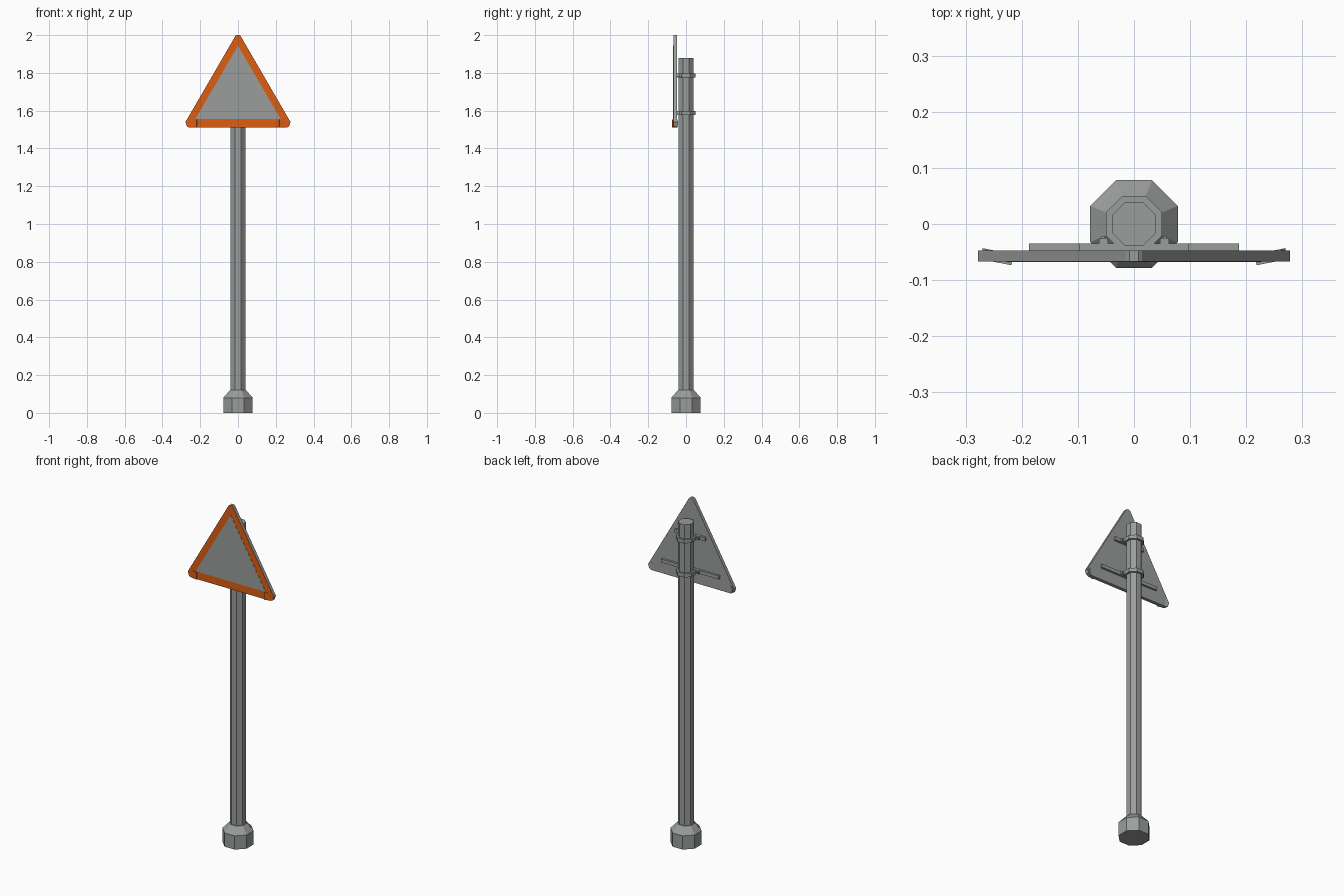
import bpy, bmesh, math
from mathutils import Matrix

cube = bpy.data.objects.get("Cube")
if cube:
    bpy.data.objects.remove(cube, do_unlink=True)


def material(name, color):
    m = bpy.data.materials.new(name)
    m.use_nodes = True
    m.diffuse_color = color
    m.node_tree.nodes["Principled BSDF"].inputs["Base Color"].default_value = color
    return m


GREY = material("galvanised grey", (0.32, 0.34, 0.335, 1))
ORANGE = material("border orange", (0.72, 0.11, 0.006, 1))


def finish(name, bm, mats=(GREY,)):
    bmesh.ops.recalc_face_normals(bm, faces=bm.faces)
    mesh = bpy.data.meshes.new(name)
    bm.to_mesh(mesh)
    bm.free()
    for m in mats:
        mesh.materials.append(m)
    obj = bpy.data.objects.new(name, mesh)
    bpy.context.collection.objects.link(obj)
    return obj


def octagon_stack(name, rings):
    """Loft octagons given as (half width across flats, z)."""
    bm = bmesh.new()
    loops = []
    for half, z in rings:
        r = half / math.cos(math.pi / 8)
        loops.append([bm.verts.new((r * math.cos((i + 0.5) * math.pi / 4),
                                    r * math.sin((i + 0.5) * math.pi / 4), z))
                      for i in range(8)])
    for a, b in zip(loops, loops[1:]):
        for i in range(8):
            j = (i + 1) % 8
            bm.faces.new((a[i], a[j], b[j], b[i]))
    bm.faces.new(loops[0])
    bm.faces.new(loops[-1])
    return finish(name, bm)


def box(name, center, size):
    bm = bmesh.new()
    bmesh.ops.create_cube(bm, size=1, matrix=Matrix.Translation(center)
                          @ Matrix.Diagonal((*size, 1)))
    return finish(name, bm)


def plate(bm, outline, front, back):
    """Extrude an x-z outline from front to back and return the front face."""
    face = bm.faces.new([bm.verts.new((x, front, z)) for x, z in outline])
    new = bmesh.ops.extrude_face_region(bm, geom=[face], use_keep_orig=True)["geom"]
    verts = [v for v in new if isinstance(v, bmesh.types.BMVert)]
    bmesh.ops.translate(bm, verts=verts, vec=(0, back - front, 0))
    return face


# Post and its foot
octagon_stack("post", [(0.039, 0.1), (0.039, 1.88)])
octagon_stack("foot", [(0.078, 0), (0.078, 0.08), (0.043, 0.12)])

# Triangular sign with clipped corners and an orange border
half = [(0.257, 1.51), (0.271, 1.517), (0.278, 1.54), (0.014, 1.995), (0.008, 2.0)]
outline = half + [(-x, z) for x, z in reversed(half)]
FRONT, BACK = -0.067, -0.047
bm = bmesh.new()
front = plate(bm, outline, FRONT, BACK)
front.material_index = 1
finish("sign_plate", bm, (GREY, ORANGE))

# Grey field on the sign face
bm = bmesh.new()
plate(bm, [(-0.226, 1.555), (0.226, 1.555), (0, 1.944)], FRONT - 0.001, FRONT + 0.001)
finish("sign_field", bm)

# Bent lower corners, turned slightly backwards
corner = [(-0.027, 1.51), (0.014, 1.51), (0.026, 1.52), (0.029, 1.54),
          (0.022, 1.553), (-0.027, 1.553)]
for side, label in ((1, "left"), (-1, "right")):
    bm = bmesh.new()
    face = plate(bm, [(side * x, z) for x, z in corner], -0.01, 0.01)
    face.material_index = 1
    bmesh.ops.transform(bm, verts=bm.verts, matrix=Matrix.Translation((side * 0.243, -0.0585, 0))
                        @ Matrix.Rotation(side * math.radians(11), 4, "Z"))
    finish(label + "_bent_corner", bm, (GREY, ORANGE))

# Clamps, rails and bolts that hold the sign
for label, z, reach in (("lower", 1.588, 0.187), ("upper", 1.787, 0.098)):
    octagon_stack(label + "_clamp", [(0.05, z - 0.011), (0.05, z + 0.011)])
    box(label + "_rail", (0, -0.041, z), (2 * reach, 0.012, 0.02))
    for side, hand in ((1, "left"), (-1, "right")):
        box(label + "_" + hand + "_lug", (side * 0.054, -0.03, z), (0.016, 0.01, 0.02))
        box(label + "_" + hand + "_bolt", (side * 0.055, -0.028, z), (0.006, 0.014, 0.006))
